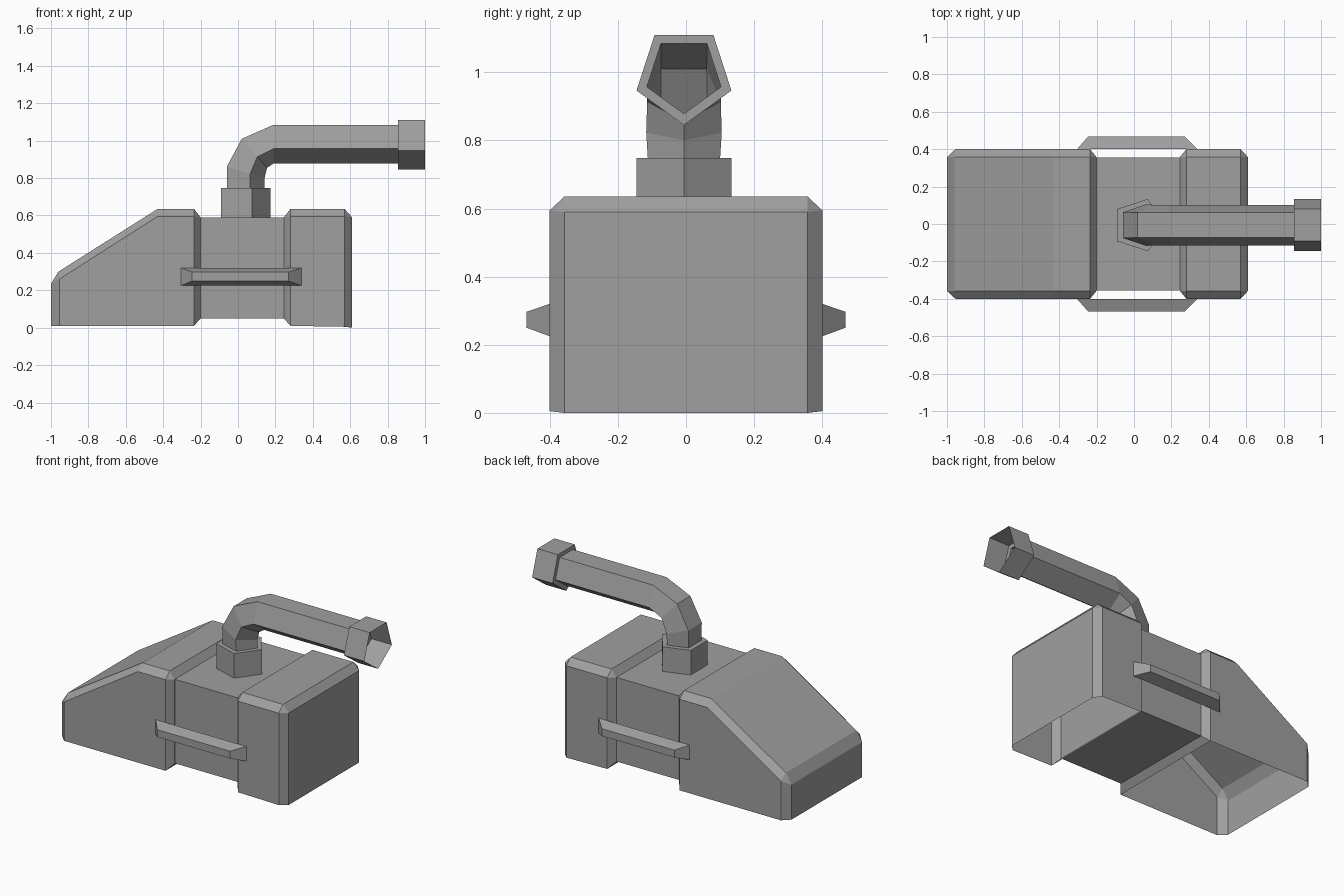
import bpy
import bmesh
from mathutils import Vector

if "Cube" in bpy.data.objects:
    bpy.data.objects.remove(bpy.data.objects["Cube"], do_unlink=True)

GREY = (0.35, 0.35, 0.35, 1.0)
metal = bpy.data.materials.new("plain_grey")
metal.use_nodes = True
metal.diffuse_color = GREY
metal.node_tree.nodes["Principled BSDF"].inputs["Base Color"].default_value = GREY


def make_object(name, polygons):
    """Weld a list of polygons into one flat-shaded mesh object."""
    bm = bmesh.new()
    for poly in polygons:
        bm.faces.new([bm.verts.new(p) for p in poly])
    bmesh.ops.remove_doubles(bm, verts=bm.verts, dist=0.0005)
    bmesh.ops.recalc_face_normals(bm, faces=bm.faces)
    mesh = bpy.data.meshes.new(name)
    bm.to_mesh(mesh)
    bm.free()
    mesh.materials.append(metal)
    obj = bpy.data.objects.new(name, mesh)
    bpy.context.collection.objects.link(obj)
    return obj


def loft(rings):
    """Quads joining successive closed rings."""
    quads = []
    for a, b in zip(rings, rings[1:]):
        for i in range(len(a)):
            j = (i + 1) % len(a)
            quads.append((a[i], a[j], b[j], b[i]))
    return quads


def hull(name, outline, side_y=0.4, ridge_y=0.357):
    """Open-bottomed shell; each side point lists its chamfer ridge points."""
    def at(p, y):
        return (p[0], y, p[1])

    polys = []
    for s in (1, -1):
        y, r = s * side_y, s * ridge_y
        polys.append([at(p, y) for p, _ in outline])
        for p, ridge in outline:
            if len(ridge) == 2:
                polys.append([at(p, y)] + [at(q, r) for q in ridge])
        for (p, pr), (q, qr) in zip(outline, outline[1:]):
            polys.append([at(p, y), at(q, y), at(qr[0], r), at(pr[-1], r)])
    ridge = [q for _, points in outline for q in points]
    for a, b in zip(ridge, ridge[1:]):
        polys.append([at(a, ridge_y), at(b, ridge_y), at(b, -ridge_y), at(a, -ridge_y)])
    return make_object(name, polys)


def rectangle(x0, x1, z0, z1, y):
    return [(x0, y, z0), (x1, y, z0), (x1, y, z1), (x0, y, z1)]


def prism(name, back, front):
    return make_object(name, loft([back, front]) + [back, front])


def pentagon(back, tip, y=-0.006):
    """Regular five-sided ring given its flat back and its tip in x, z."""
    b, t = Vector((back[0], y, back[1])), Vector((tip[0], y, tip[1]))
    radius = (t - b).length / 1.809
    side = Vector((0, radius, 0))
    shoulder = b.lerp(t, 0.618)
    return [t, shoulder + side * 0.951, b + side * 0.588,
            b - side * 0.588, shoulder - side * 0.951]


# Sloping hull
hull("sloped_hull", [
    ((-0.955, 0.01), [(-1.0, 0.01)]),
    ((-0.955, 0.26), [(-1.0, 0.235), (-0.96, 0.30)]),
    ((-0.43, 0.595), [(-0.43, 0.635)]),
    ((-0.235, 0.595), [(-0.235, 0.635), (-0.2, 0.59)]),
    ((-0.235, 0.01), [(-0.2, 0.05), (-0.235, 0.01)]),
])

# Box hull
hull("box_hull", [
    ((0.57, 0.005), [(0.61, 0.0)]),
    ((0.57, 0.595), [(0.61, 0.59), (0.57, 0.635)]),
    ((0.28, 0.595), [(0.28, 0.635), (0.245, 0.59)]),
    ((0.28, 0.01), [(0.245, 0.05), (0.28, 0.01)]),
])

# Recessed waist between the hulls
prism("waist", rectangle(-0.2, 0.245, 0.05, 0.59, -0.355),
      rectangle(-0.2, 0.245, 0.05, 0.59, 0.355))

# Tapered side rails
for label, s in (("front", -1), ("back", 1)):
    prism(label + "_rail", rectangle(-0.305, 0.34, 0.225, 0.32, s * 0.4),
          rectangle(-0.245, 0.27, 0.25, 0.297, s * 0.468))

# Bent five-sided pipe with its flared collar and open nozzle
pipe = [pentagon(b, t) for b, t in (
    ((-0.06, 0.748), (0.142, 0.748)),
    ((-0.06, 0.86), (0.142, 0.80)),
    ((0.02, 1.01), (0.155, 0.855)),
    ((0.19, 1.085), (0.19, 0.878)),
    ((0.855, 1.085), (0.855, 0.878)),
)]
collar = [pentagon((-0.09, z), (0.175, z)) for z in (0.59, 0.748)]
nozzle = [pentagon((x, 1.11), (x, 0.845)) for x in (0.855, 1.0)]
make_object("pipe", loft(pipe))
make_object("pipe_collar", loft(collar + pipe[:1]))
make_object("pipe_nozzle", loft(pipe[-1:] + nozzle))
